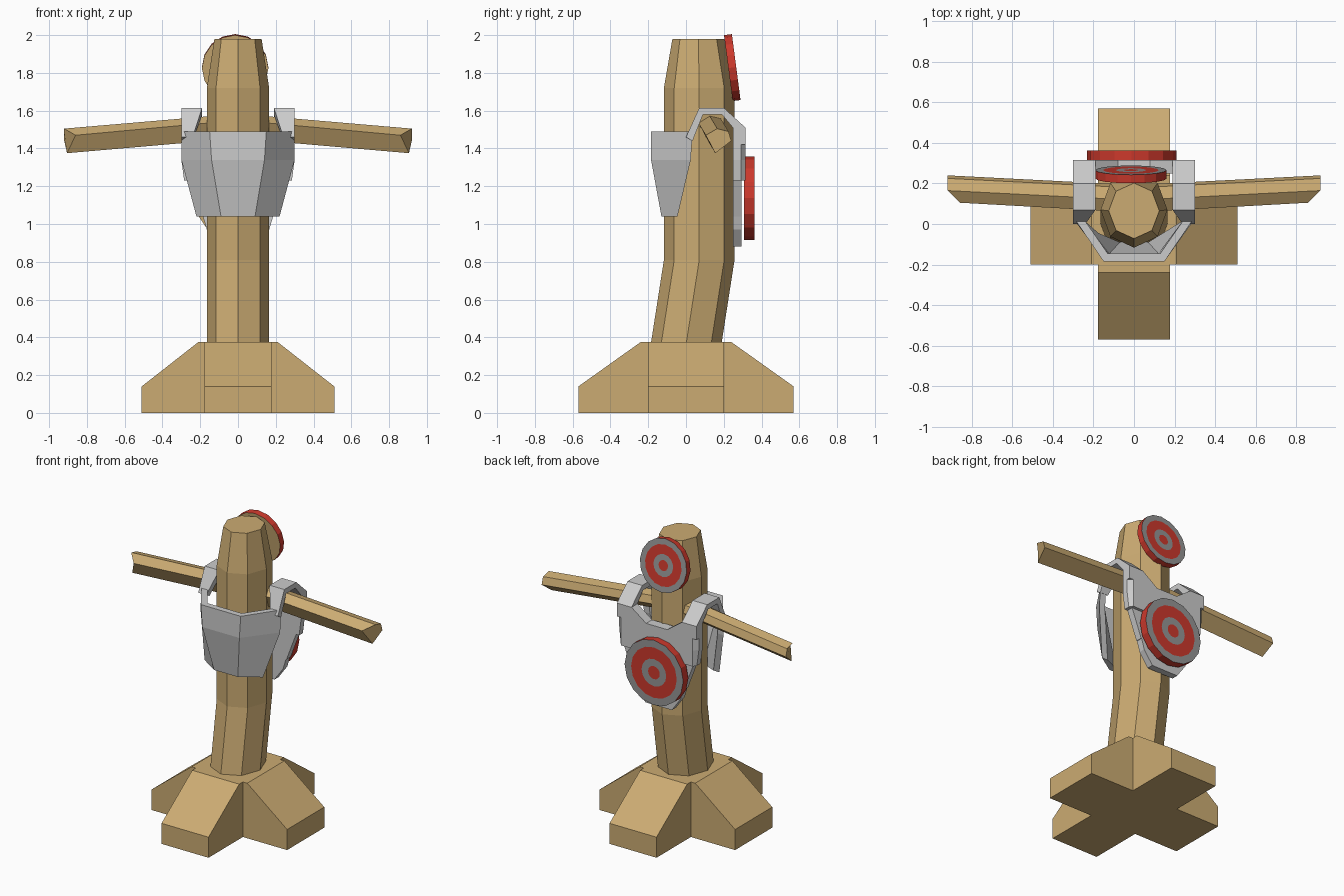
import bpy, bmesh, math
from mathutils import Matrix

if "Cube" in bpy.data.objects:
    bpy.data.objects.remove(bpy.data.objects["Cube"])


def material(name, rgb):
    m = bpy.data.materials.new(name)
    m.diffuse_color = (*rgb, 1)
    m.use_nodes = True
    m.node_tree.nodes["Principled BSDF"].inputs["Base Color"].default_value = m.diffuse_color
    return m


WOOD = material("wood", (0.60, 0.41, 0.17))
RED = material("red_paint", (0.60, 0.04, 0.025))
GREY = material("grey_metal", (0.3, 0.3, 0.3))


def finish(name, bm, mats):
    bmesh.ops.recalc_face_normals(bm, faces=bm.faces[:])
    me = bpy.data.meshes.new(name)
    bm.to_mesh(me)
    bm.free()
    for m in mats:
        me.materials.append(m)
    ob = bpy.data.objects.new(name, me)
    bpy.context.collection.objects.link(ob)
    return ob


def loft(name, rings, mat=None):
    """Skin closed rings of equal length and cap both ends."""
    bm = bmesh.new()
    vs = [[bm.verts.new(p) for p in r] for r in rings]
    n = len(vs[0])
    for a, b in zip(vs, vs[1:]):
        for i in range(n):
            j = (i + 1) % n
            bm.faces.new((a[i], a[j], b[j], b[i]))
    bm.faces.new(vs[0])
    bm.faces.new(vs[-1])
    return finish(name, bm, [mat] if mat else [])


def mirrored(half):
    """Complete a right-half outline with its left half."""
    return half + [(-x, z) for x, z in reversed(half)]


# Cross-shaped foot
side = mirrored([(0.51, 0), (0.51, 0.14), (0.21, 0.375)])
loft("foot_beam_side", [[(x, y, z) for x, z in side] for y in (-0.2, 0.2)], WOOD)
front = mirrored([(0.57, 0), (0.57, 0.14), (0.24, 0.375)])
loft("foot_beam_front", [[(x, y, z) for y, z in front] for x in (-0.177, 0.177)], WOOD)

# Bent eight-sided post
post = []
for z, cy, rx, ry in [(0.36, 0, 0.165, 0.187), (0.81, 0.07, 0.165, 0.187),
                      (1.72, 0.07, 0.165, 0.187), (1.98, 0.065, 0.125, 0.137)]:
    post.append([(rx * math.sin(k * math.pi / 4), cy + ry * math.cos(k * math.pi / 4), z)
                 for k in range(8)])
loft("post", post, WOOD)

# Drooping arms with a slanted cut at the tip
section = [(0.92, 0.165, 1.505), (0.86, 0.105, 1.47), (0.905, 0.155, 1.375),
           (0.92, 0.24, 1.44), (0.92, 0.225, 1.49)]
for s, label in ((1, "right"), (-1, "left")):
    root = [(s * 0.1, y - 0.042, z + 0.07) for x, y, z in section]
    loft("arm_" + label, [root, [(s * x, y, z) for x, y, z in section]], WOOD)

# Front breastplate: wrapped shell, tapering downwards
shell = []
for z, xs, ys, xf, yf in [(1.49, 0.30, 0.035, 0.15, -0.185), (1.34, 0.30, 0.025, 0.14, -0.185),
                          (1.04, 0.22, -0.045, 0.09, -0.13)]:
    outer = [(-xs, ys), (-xf, yf), (xf, yf), (xs, ys)]
    inner = [(xs - 0.045, ys), (xf - 0.02, yf + 0.04), (-xf + 0.02, yf + 0.04), (-xs + 0.045, ys)]
    shell.append([(x, y, z) for x, y in outer + inner])
loft("breastplate", shell)

# Shoulder straps
strap = [(0.0, 1.46, 0.035, 1.44, 0.24), (0.07, 1.615, 0.09, 1.58, 0.19),
         (0.20, 1.615, 0.19, 1.58, 0.19), (0.315, 1.51, 0.265, 1.49, 0.19),
         (0.315, 1.42, 0.265, 1.42, 0.19)]
for s, label in ((1, "right"), (-1, "left")):
    loft("strap_" + label, [[(s * xi, yo, zo), (s * 0.30, yo, zo), (s * 0.30, yi, zi), (s * xi, yi, zi)]
                            for yo, zo, yi, zi, xi in strap])

# Back plate with a dipped neckline, and two overlapping lower plates
back = mirrored([(0.08, 1.43), (0.19, 1.51), (0.30, 1.51), (0.30, 1.34), (0.285, 1.23)])
loft("back_plate", [[(max(-w, min(w, x)), y, z) for x, z in back]
                    for y, w in ((0.25, 0.30), (0.29, 0.30), (0.315, 0.27))])
for name, half in (("waist_plate", [(0.27, 1.25), (0.19, 1.04)]),
                   ("tail_plate", [(0.195, 1.07), (0.165, 0.97), (0.10, 0.88)])):
    loft(name, [[(x, y, z) for x, z in mirrored(half)] for y in (0.25, 0.295)])


# Round targets: wooden back, red rim, ringed face
def target(name, centre, radius, depth, tilt, sides=16):
    bm = bmesh.new()
    steps = [(radius, -depth / 2)] + [(radius * f, depth / 2) for f in (1, 0.78, 0.42, 0.2)]
    rings = [[bm.verts.new((r * math.cos(k * math.tau / sides), y, r * math.sin(k * math.tau / sides)))
              for k in range(sides)] for r, y in steps]
    for a, b, slot in zip(rings, rings[1:], (1, 2, 1, 2)):
        for i in range(sides):
            j = (i + 1) % sides
            bm.faces.new((a[i], a[j], b[j], b[i])).material_index = slot
    bm.faces.new(rings[-1]).material_index = 1
    bm.faces.new(rings[0]).material_index = 0
    bm.transform(Matrix.Translation(centre) @ Matrix.Rotation(tilt, 4, 'X'))
    finish(name, bm, [WOOD, RED, GREY])


target("head_target", (-0.015, 0.245, 1.828), 0.176, 0.042, math.radians(7.5))
target("back_target", (-0.012, 0.335, 1.137), 0.221, 0.055, 0)
